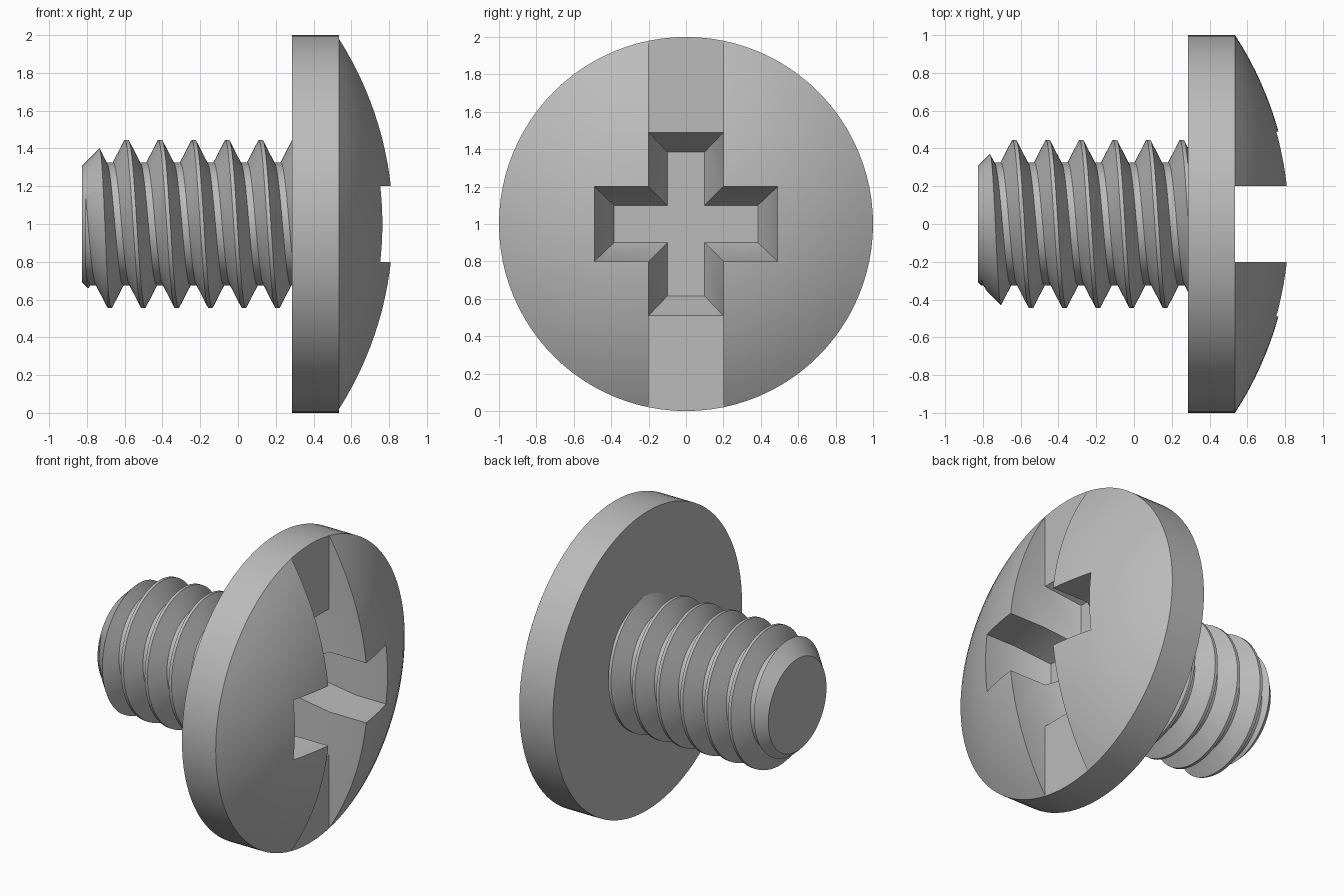
import bpy
import bmesh
from math import sin, cos, pi, sqrt, radians

cube = bpy.data.objects.get("Cube")
if cube:
    bpy.data.objects.remove(cube, do_unlink=True)

AXIS_Z = 1.0            # height of the screw axis, which runs along x
SLOT_FLOOR = 0.5355
RECESS_FLOOR = 0.335

steel = bpy.data.materials.new("grey_steel")
steel.use_nodes = True
colour = (0.5, 0.5, 0.5, 1)
steel.diffuse_color = colour
steel.node_tree.nodes["Principled BSDF"].inputs["Base Color"].default_value = colour


def finish(bm, name):
    bmesh.ops.recalc_face_normals(bm, faces=bm.faces)
    mesh = bpy.data.meshes.new(name)
    bm.to_mesh(mesh)
    bm.free()
    mesh.materials.append(steel)
    obj = bpy.data.objects.new(name, mesh)
    bpy.context.collection.objects.link(obj)
    return obj


def lathe(name, profile, steps=96):
    """Revolve (x, radius) points, which start and end on the axis."""
    bm = bmesh.new()
    first = bm.verts.new((profile[0][0], 0, AXIS_Z))
    last = bm.verts.new((profile[-1][0], 0, AXIS_Z))
    rings = []
    for x, r in profile[1:-1]:
        rings.append([bm.verts.new((x, r * sin(2 * pi * i / steps),
                                    AXIS_Z + r * cos(2 * pi * i / steps)))
                      for i in range(steps)])
    for i in range(steps):
        j = (i + 1) % steps
        for a, b in zip(rings, rings[1:]):
            bm.faces.new((a[i], a[j], b[j], b[i]))
    for tip, ring in ((first, rings[0]), (last, rings[-1])):
        if abs(tip.co.x - ring[0].co.x) < 1e-6:
            bm.verts.remove(tip)
            bm.faces.new(ring)
        else:
            for i in range(steps):
                bm.faces.new((tip, ring[i], ring[(i + 1) % steps]))
    return finish(bm, name)


def carve(obj, cutter, operation):
    cutter.hide_render = True
    mod = obj.modifiers.new("carve", 'BOOLEAN')
    mod.operation = operation
    mod.solver = 'EXACT'
    mod.object = cutter
    select(obj)
    bpy.ops.object.modifier_apply(modifier=mod.name)
    bpy.data.objects.remove(cutter, do_unlink=True)


def select(obj):
    bpy.ops.object.select_all(action='DESELECT')
    obj.select_set(True)
    bpy.context.view_layer.objects.active = obj


def smooth(obj):
    select(obj)
    bpy.ops.object.shade_smooth_by_angle(angle=radians(28))


def cross(length, half):
    """Outline of a plus sign as twelve (y, z) points."""
    points = []
    for k in range(4):
        for y, z in ((length, -half), (length, half), (half, half)):
            for _ in range(k):
                y, z = -z, y
            points.append((y, z))
    return points


# Head: flat rim with a shallow spherical dome
rim_x, rise = 0.535, 0.296
ball = (1 + rise ** 2) / (2 * rise)
profile = [(0.285, 0), (0.285, 1)]
for i in range(17):
    r = 1 - i / 16
    profile.append((rim_x + rise - ball + sqrt(ball ** 2 - r * r), r))
head = lathe("screw_head", profile)

# Drive cutter: a full-width upright slot, side arms and a tapered cross pit
bm = bmesh.new()
pit = cross(0.49, 0.2)
plan = pit[:4] + [(0.2, 1.2), (-0.2, 1.2)] + pit[4:10] + [(-0.2, -1.2), (0.2, -1.2)] + pit[10:]


def ring_at(points, x):
    return [bm.verts.new((x, y, AXIS_Z + z)) for y, z in points]


def bridge(a, b):
    for i in range(len(a)):
        j = (i + 1) % len(a)
        bm.faces.new((a[i], a[j], b[j], b[i]))


top = ring_at(plan, 1.2)
floor = ring_at(plan, SLOT_FLOOR)
bottom = ring_at(cross(0.385, 0.1), RECESS_FLOOR)
bridge(top, floor)
bm.faces.new(floor[3:7])
bm.faces.new(floor[11:15])
bridge(floor[:4] + floor[6:12] + floor[14:], bottom)
bm.faces.new(top)
bm.faces.new(bottom)
carve(head, finish(bm, "drive_cutter"), 'DIFFERENCE')
smooth(head)

# Threaded shank: one pitch of profile wound as a right-handed helix
PITCH, STEPS, TURNS = 0.1775, 72, 11
START = -0.59 - 4 * PITCH
tooth = [(-0.01, 0.445), (0.01, 0.445), (0.071, 0.325), (0.1065, 0.325)]
n = len(tooth)
rows = TURNS * n
bm = bmesh.new()
grid = []
for i in range(STEPS):
    t = 2 * pi * i / STEPS
    column = []
    for row in range(rows + 1):
        dx, r = tooth[row % n]
        x = START + PITCH * (row // n + i / STEPS) + dx
        column.append(bm.verts.new((x, -r * sin(t), AXIS_Z + r * cos(t))))
    grid.append(column)
for i in range(STEPS):
    wrap = i == STEPS - 1
    after = grid[0][n:] if wrap else grid[i + 1]
    for row in range(min(rows, len(after) - 1)):
        bm.faces.new((grid[i][row], grid[i][row + 1], after[row + 1], after[row]))
ends = [bm.verts.new((START, 0, AXIS_Z)),
        bm.verts.new((START + PITCH * (TURNS + 0.5), 0, AXIS_Z))]
for edge in [e for e in bm.edges if e.is_boundary]:
    tip = ends[0] if edge.verts[0].co.x < -0.5 else ends[1]
    bm.faces.new((edge.verts[0], edge.verts[1], tip))
shank = finish(bm, "threaded_shank")

# Trim the shank to length with a chamfered tip
envelope = lathe("shank_envelope", [(-0.825, 0), (-0.825, 0.308), (-0.665, 0.468),
                                    (0.3, 0.468), (0.3, 0)])
carve(shank, envelope, 'INTERSECT')
smooth(shank)
